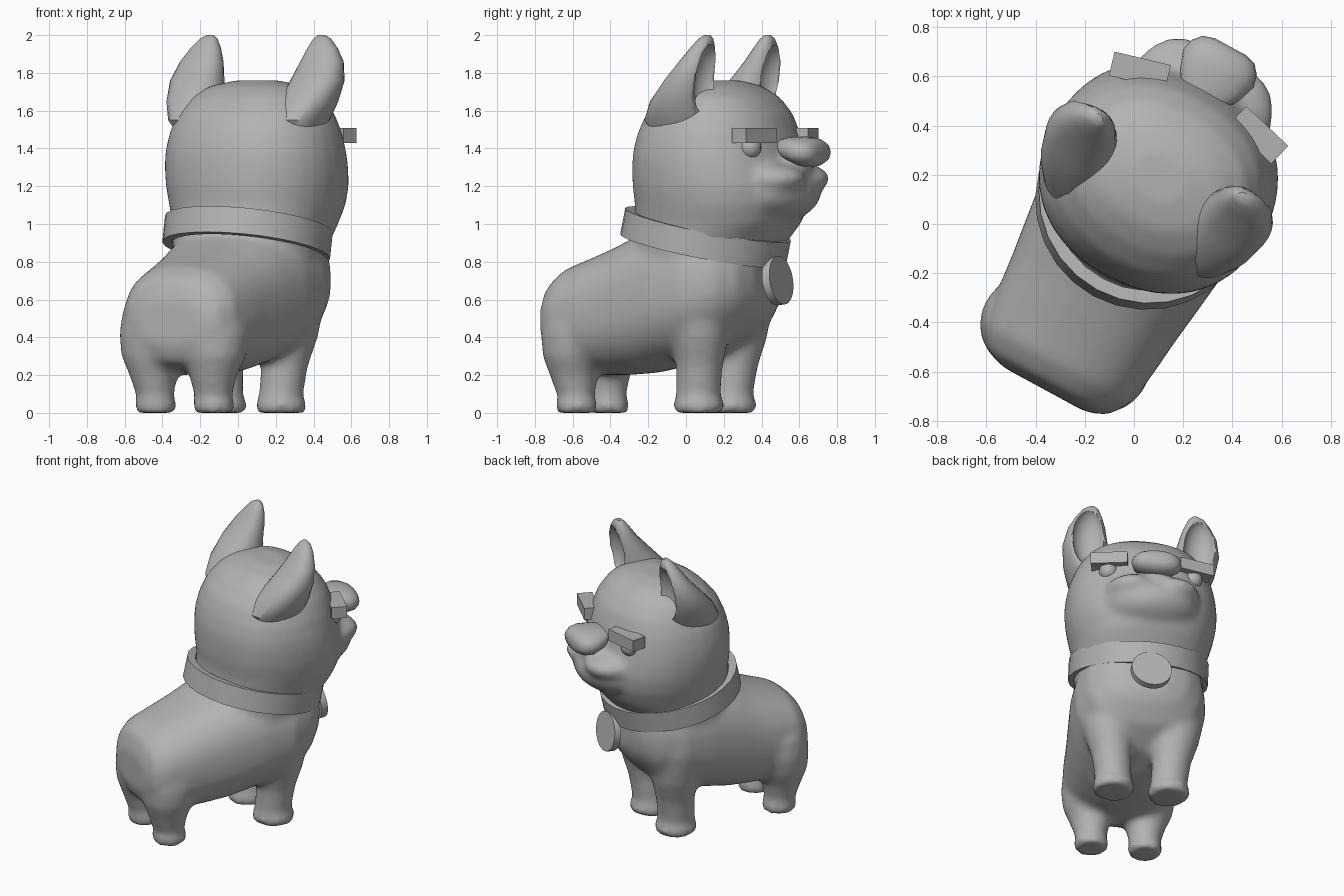
import bpy, bmesh, math
from mathutils import Matrix, Vector

if "Cube" in bpy.data.objects:
    bpy.data.objects.remove(bpy.data.objects["Cube"])

# The dog is built facing +y, then turned to its heading
TURN = Matrix.Rotation(math.radians(-28.5), 4, 'Z')

grey = bpy.data.materials.new("plain_grey")
grey.diffuse_color = (0.45, 0.45, 0.45, 1)
grey.use_nodes = True
grey.node_tree.nodes["Principled BSDF"].inputs["Base Color"].default_value = grey.diffuse_color


def finish(name, bm, smooth=40):
    bmesh.ops.recalc_face_normals(bm, faces=bm.faces)
    bm.transform(TURN)
    mesh = bpy.data.meshes.new(name)
    bm.to_mesh(mesh)
    bm.free()
    mesh.materials.append(grey)
    ob = bpy.data.objects.new(name, mesh)
    bpy.context.collection.objects.link(ob)
    if smooth:
        bpy.ops.object.select_all(action='DESELECT')
        ob.select_set(True)
        bpy.context.view_layer.objects.active = ob
        bpy.ops.object.shade_smooth_by_angle(angle=math.radians(smooth))
    return ob


def loft(bm, rings, axis='Z', power=2.0, n=32):
    """Rings are (centre, half width, half depth); skinned and capped."""
    loops = []
    for c, rx, ry in rings:
        loop = []
        for i in range(n):
            a = 2 * math.pi * i / n
            u, v = math.cos(a), math.sin(a)
            u = rx * math.copysign(abs(u) ** (2 / power), u)
            v = ry * math.copysign(abs(v) ** (2 / power), v)
            off = Vector((u, v, 0)) if axis == 'Z' else Vector((u, 0, v))
            loop.append(bm.verts.new(Vector(c) + off))
        loops.append(loop)
    for a, b in zip(loops, loops[1:]):
        for i in range(n):
            j = (i + 1) % n
            bm.faces.new((a[i], a[j], b[j], b[i]))
    bm.faces.new(loops[0][::-1])
    bm.faces.new(loops[-1])


def ball(bm, centre, size, tilt=0):
    m = (Matrix.Translation(centre) @ Matrix.Rotation(tilt, 4, 'X')
         @ Matrix.Diagonal((*size, 1)))
    bmesh.ops.create_uvsphere(bm, u_segments=24, v_segments=16, radius=1, matrix=m)


# Skin: trunk, head, muzzle and legs fused into one smooth surface
bm = bmesh.new()
trunk = [(-.765, .36, .60, .20), (-.73, .27, .71, .28), (-.65, .23, .775, .335),
         (-.50, .20, .83, .36), (-.35, .20, .89, .375), (-.20, .21, .96, .395),
         (0, .25, 1.03, .42), (.2, .31, 1.03, .425), (.36, .41, 1.0, .37),
         (.45, .52, .95, .27), (.49, .60, .88, .15)]
loft(bm, [((0, f, (lo + hi) / 2), w, (hi - lo) / 2) for f, lo, hi, w in trunk], 'Y', 2.4)
head = [(.82, -.24, .45, .40), (.92, -.24, .55, .415), (1.0, -.24, .62, .43),
        (1.1, -.23, .66, .46), (1.2, -.24, .67, .48), (1.3, -.24, .65, .485),
        (1.38, -.235, .63, .48), (1.48, -.21, .605, .46),
        (1.58, -.165, .57, .42), (1.67, -.08, .50, .36), (1.73, .01, .41, .26),
        (1.76, .12, .31, .12)]
loft(bm, [((0, (b + f) / 2, z), w, (f - b) / 2) for z, b, f, w in head], 'Z', 2.2)
ball(bm, (0, .50, 1.17), (.32, .265, .17))
ball(bm, (0, .50, 1.31), (.15, .25, .11))
for s in (1, -1):
    ball(bm, (s * .13, .56, 1.24), (.18, .215, .09))
    front = [(0, .18, .165, .13), (.045, .18, .17, .137), (.09, .18, .165, .118),
             (.25, .195, .18, .125), (.40, .215, .19, .155), (.62, .22, .185, .195)]
    rear = [(0, .175, -.57, .105), (.045, .175, -.57, .112), (.09, .175, -.575, .10),
            (.20, .18, -.585, .128), (.30, .185, -.58, .168), (.42, .175, -.565, .195),
            (.55, .17, -.555, .185)]
    for leg in (front, rear):
        loft(bm, [((s * x - .012, y, z), r, r) for z, x, y, r in leg], 'Z', 2.0, 24)
skin = finish("body_and_head", bm, 0)
fuse = skin.modifiers.new("fuse", 'REMESH')
fuse.mode = 'VOXEL'
fuse.voxel_size = .022
fuse.use_smooth_shade = True
relax = skin.modifiers.new("relax", 'SMOOTH')
relax.factor = .5
relax.iterations = 10

# Ears: forward-leaning cones with a scooped front, sunk into the skull
for s, side in ((1, "right"), (-1, "left")):
    bm = bmesh.new()
    ear = [(1.42, .26, .14, .10, .15), (1.55, .305, .12, .145, .185),
           (1.65, .338, .16, .15, .17), (1.76, .362, .215, .145, .125),
           (1.86, .362, .265, .12, .085), (1.93, .352, .29, .085, .058),
           (1.98, .342, .305, .05, .035), (2.0, .335, .31, .02, .015)]
    loft(bm, [((s * x, y, z), w, d) for z, x, y, w, d in ear], 'Z', 2.2, 28)
    ob = finish(side + "_ear", bm)
    bm = bmesh.new()
    ball(bm, (s * .362, .345, 1.765), (.11, .10, .19), math.radians(-8))
    scoop = finish(side + "_ear_scoop", bm)
    scoop.hide_render = True
    scoop.hide_set(True)
    cut = ob.modifiers.new("scoop", 'BOOLEAN')
    cut.operation = 'DIFFERENCE'
    cut.solver = 'EXACT'
    cut.object = scoop

    # Eye and brow block
    bm = bmesh.new()
    ball(bm, (s * .275, .535, 1.405), (.06, .06, .06))
    finish(side + "_eye", bm)
    bm = bmesh.new()
    m = (Matrix.Translation((s * .275 - .002, .56, 1.468))
         @ Matrix.Rotation(math.radians(-15 * s), 4, 'Z')
         @ Matrix.Diagonal((.235, .10, .08, 1)))
    bmesh.ops.create_cube(bm, size=1, matrix=m)
    finish(side + "_brow", bm, 0)

# Nose: wide blunt wedge, thicker at the front
bm = bmesh.new()
loft(bm, [((0, .56, 1.415), .08, .03), ((0, .64, 1.395), .135, .065),
          ((0, .72, 1.383), .163, .08), ((0, .77, 1.38), .15, .076),
          ((0, .805, 1.38), .12, .058), ((0, .82, 1.38), .07, .03)], 'Y', 2.3, 24)
finish("nose", bm, 60)

# Collar: flat band tilted down at the front
TILT = Matrix.Translation((-.005, .115, .93)) @ Matrix.Rotation(math.radians(-12.5), 4, 'X')
bm = bmesh.new()
n, grid = 28, []
for i in range(n):
    a = 2 * math.pi * i / n
    grid.append([bm.verts.new(TILT @ Vector((r * math.cos(a), r * math.sin(a), z)))
                 for r, z in ((.447, -.07), (.447, .07), (.395, .07), (.395, -.07))])
for i in range(n):
    a, b = grid[i], grid[(i + 1) % n]
    for k in range(4):
        bm.faces.new((a[k], b[k], b[(k + 1) % 4], a[(k + 1) % 4]))
finish("collar", bm)

# Tag: round disc hanging from the collar front
bm = bmesh.new()
m = Matrix.Translation((0, .552, .70)) @ Matrix.Rotation(math.radians(98), 4, 'X')
bmesh.ops.create_cone(bm, cap_ends=True, segments=32, radius1=.13, radius2=.13,
                      depth=.045, matrix=m)
finish("collar_tag", bm)
